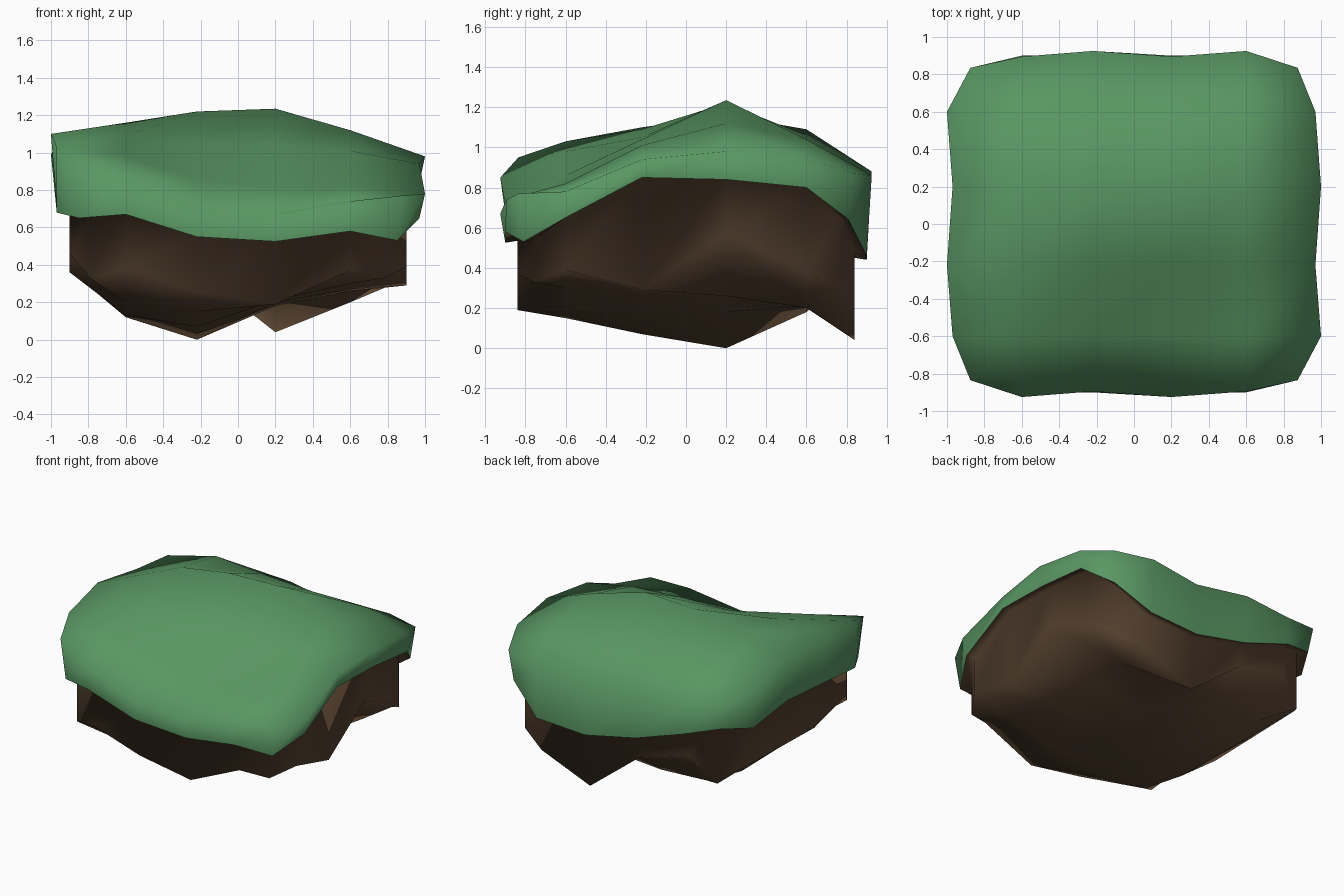
import bpy, bmesh, math

if "Cube" in bpy.data.objects:
    bpy.data.objects.remove(bpy.data.objects["Cube"])

N = 6
AXIS = [-0.98, -0.6, -0.22, 0.2, 0.6, 0.98]

# heights, rows from front (-y) to back, columns from left to right
TOP = [[.95, .85, .69, .67, .74, .77],
       [1.03, .98, .86, .81, .82, .78],
       [1.10, 1.09, 1.05, 1.04, 1.01, .94],
       [1.05, 1.16, 1.22, 1.235, 1.12, .98],
       [.99, 1.09, 1.06, 1.04, 1.04, .94],
       [.91, .87, .88, .83, .86, .87]]
BOTTOM = [[.33, .38, .26, .19, .37, .33],
          [.46, .20, .15, .21, .30, .39],
          [.36, .13, .07, .20, .27, .29],
          [.37, .12, .00, .18, .26, .57],
          [.38, .20, .18, .21, .20, .39],
          [.29, .48, .37, .04, .20, .28]]
# lower grass edge, anticlockwise from the front left corner
HEM = [.65, .67, .55, .525, .58, .53, .65, .85, .84, .80,
       .64, .46, .44, .53, .66, .73, .69, .74, .71, .68]

RING = ([(i, 0) for i in range(N)] + [(N - 1, j) for j in range(1, N)] +
        [(i, N - 1) for i in range(N - 2, -1, -1)] + [(0, j) for j in range(N - 2, 0, -1)])


def place(i, j, ex, ey, cx, cy, wobble=0.0):
    """Grid position with border at ex, ey and corners at cx, cy."""
    ends = (0, N - 1)
    sx, sy = (1 if i else -1), (1 if j else -1)
    if i in ends and j in ends:
        return sx * cx, sy * cy
    x, y = AXIS[i], AXIS[j]
    if i in ends:
        out = (j % 2 == 1) == (sx > 0)
        x = sx * (ex - (0 if out else wobble))
    elif j in ends:
        out = (i % 2 == 1) == (sy < 0)
        y = sy * (ey - (0 if out else wobble))
    return x, y


def sheet(bm, heights, border, flip=False):
    g = {}
    for j in range(N):
        for i in range(N):
            g[i, j] = bm.verts.new((*place(i, j, *border), heights[j][i]))
    for j in range(N - 1):
        for i in range(N - 1):
            f = [g[i, j], g[i + 1, j], g[i + 1, j + 1], g[i, j + 1]]
            bm.faces.new(f[::-1] if flip else f)
    return g


def hem_ring(bm, border, dz=0.0):
    return [bm.verts.new((*place(*c, *border), z + dz)) for c, z in zip(RING, HEM)]


def bridge(bm, low, high):
    n = len(low)
    for k in range(n):
        m = (k + 1) % n
        bm.faces.new((low[k], low[m], high[m], high[k]))


def finish(bm, name, color, angle):
    me = bpy.data.meshes.new(name)
    bm.to_mesh(me)
    bm.free()
    ob = bpy.data.objects.new(name, me)
    bpy.context.collection.objects.link(ob)
    mat = bpy.data.materials.new(name + "_colour")
    mat.diffuse_color = color
    mat.use_nodes = True
    mat.node_tree.nodes["Principled BSDF"].inputs["Base Color"].default_value = mat.diffuse_color
    me.materials.append(mat)
    bpy.ops.object.select_all(action='DESELECT')
    ob.select_set(True)
    bpy.context.view_layer.objects.active = ob
    bpy.ops.object.shade_smooth_by_angle(angle=math.radians(angle))


HEM_BORDER = (.97, .90, .85, .81)

# grass cap: rolling top with an overhanging skirt
bm = bmesh.new()
top = sheet(bm, TOP, (1.0, .925, .875, .835, .03))
bridge(bm, hem_ring(bm, HEM_BORDER), [top[c] for c in RING])
finish(bm, "grass_cap", (.10, .31, .125, 1), 120)

# soil block: rounded walls, ragged underside, ledge out to the grass edge
bm = bmesh.new()
border = (.90, .84, .79, .76)
under = sheet(bm, BOTTOM, border, flip=True)
wall = hem_ring(bm, border, .01)
bridge(bm, [under[c] for c in RING], wall)
bridge(bm, wall, hem_ring(bm, HEM_BORDER))
finish(bm, "soil_block", (.11, .064, .034, 1), 120)
